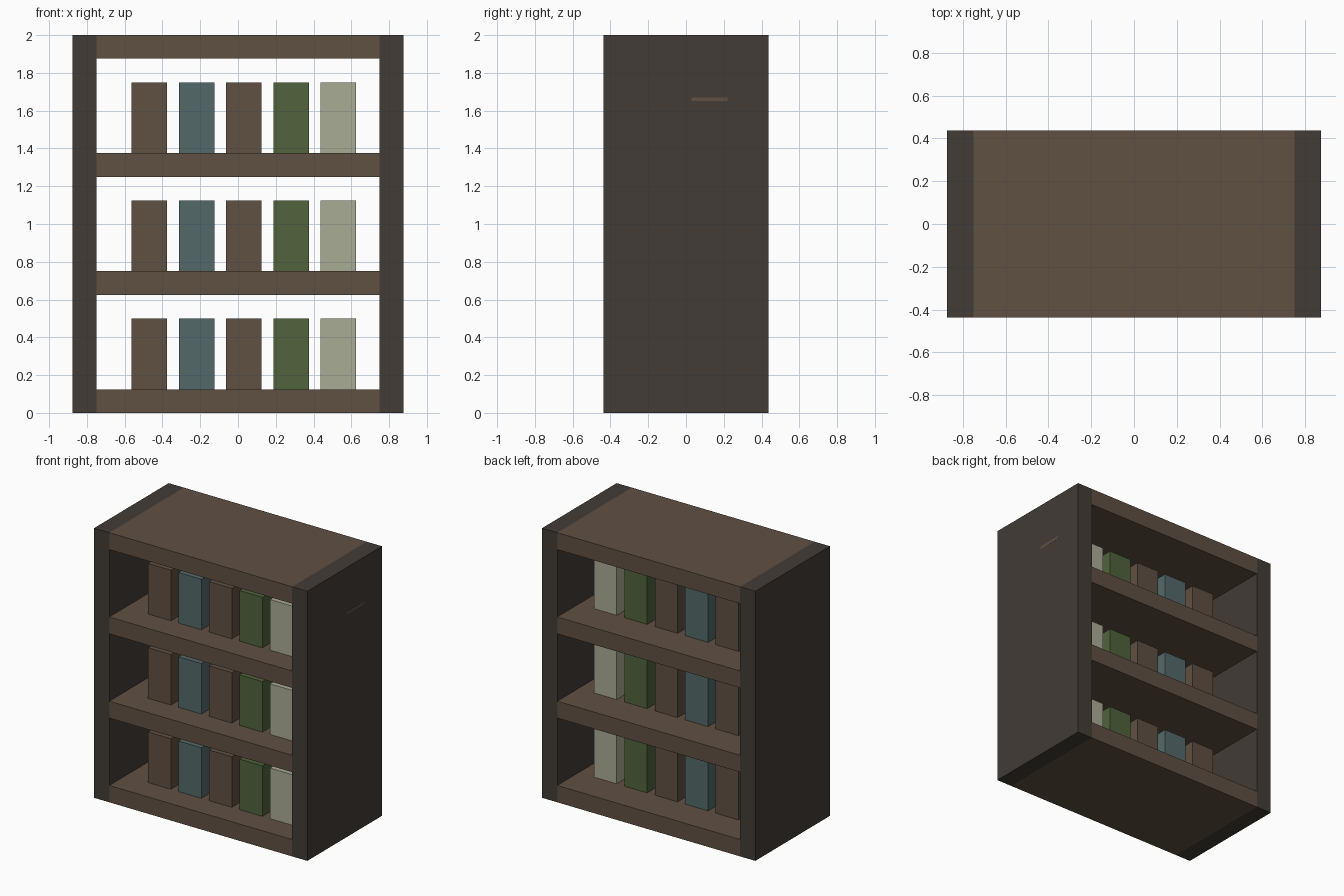
import bpy

if "Cube" in bpy.data.objects:
    bpy.data.objects.remove(bpy.data.objects["Cube"])


def material(name, rgb):
    """Flat colour from 0-255 sRGB values."""
    def lin(v):
        v /= 255
        return v / 12.92 if v <= 0.04045 else ((v + 0.055) / 1.055) ** 2.4
    m = bpy.data.materials.new(name)
    m.diffuse_color = (*[lin(c) for c in rgb], 1)
    m.use_nodes = True
    m.node_tree.nodes["Principled BSDF"].inputs["Base Color"].default_value = m.diffuse_color
    return m


dark_wood = material("dark_wood", (66, 60, 54))
brown = material("brown_wood", (96, 80, 66))
blue = material("blue_cover", (84, 105, 106))
green = material("green_cover", (80, 99, 60))
cream = material("cream_cover", (170, 172, 150))


def box(name, lo, hi, mat):
    """Axis-aligned box between two corners."""
    bpy.ops.mesh.primitive_cube_add(
        size=1, location=[(a + b) / 2 for a, b in zip(lo, hi)])
    ob = bpy.context.object
    ob.name = name
    ob.scale = [b - a for a, b in zip(lo, hi)]
    bpy.ops.object.transform_apply(location=False, rotation=False, scale=True)
    ob.data.materials.append(mat)
    return ob


W, D, H, T = 0.875, 0.4375, 2.0, 0.125   # half width, half depth, height, board

# Side panels
box("left_side_panel", (-W, -D, 0), (-W + T, D, H), dark_wood)
box("right_side_panel", (W - T, -D, 0), (W, D, H), dark_wood)

# Base, two shelves and top board
for name, z in (("base", 0), ("lower_shelf", 0.625),
                ("upper_shelf", 1.25), ("top_board", H - T)):
    box(name, (-W + T, -D, z), (W - T, D, z + T), brown)

# Five books standing on each level
for row in range(3):
    z = T + 0.625 * row
    for i, mat in enumerate((brown, blue, brown, green, cream)):
        x = -0.5625 + 0.25 * i
        box(f"book_{row + 1}_{i + 1}", (x, -0.25, z),
            (x + 0.1875, 0.1875, z + 0.375), mat)

# Thin inlay strip on the outer right side
box("side_inlay", (W - 0.004, 0.03, 1.65), (W + 0.0005, 0.22, 1.67), brown)
